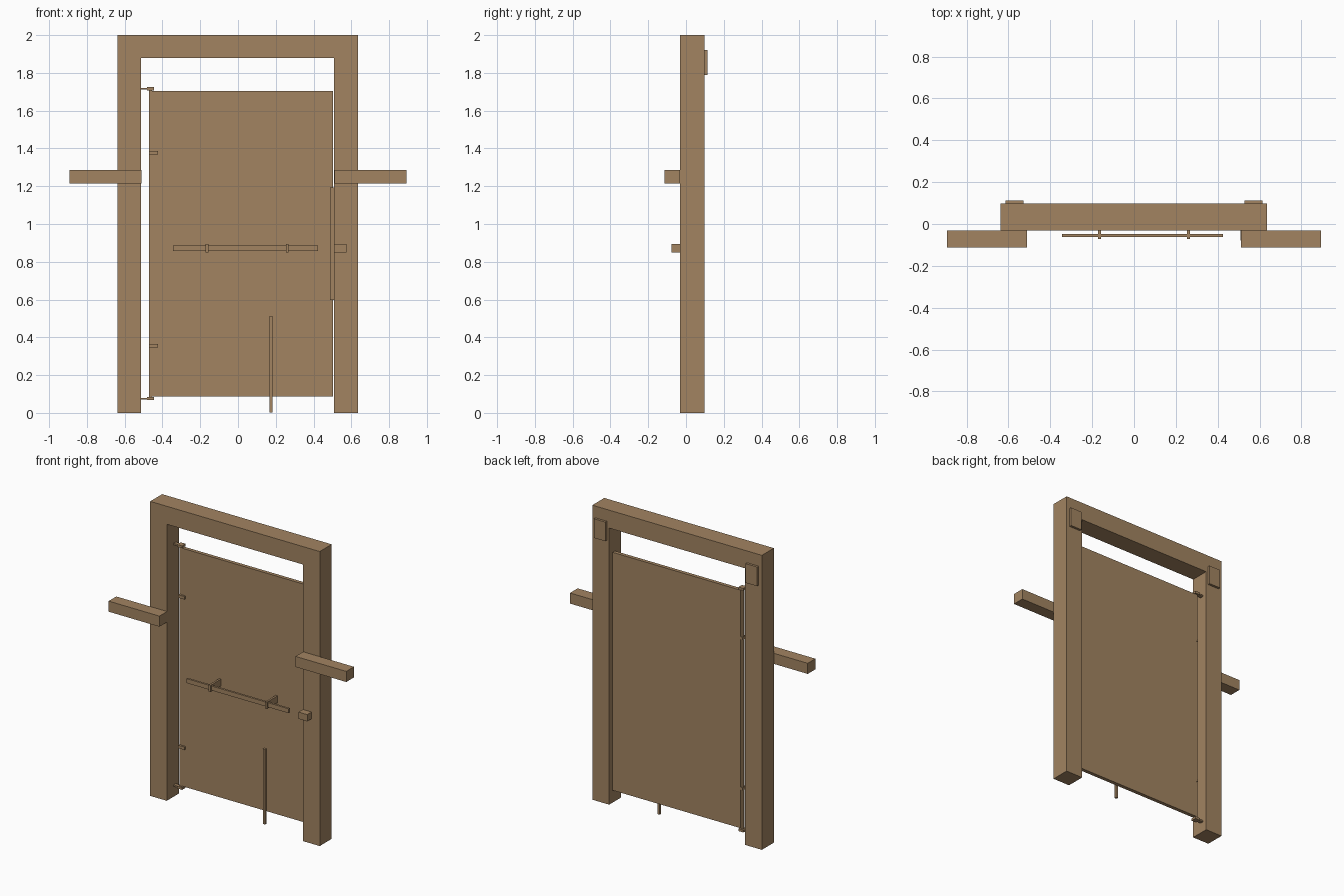
import bpy, bmesh

if "Cube" in bpy.data.objects:
    bpy.data.objects.remove(bpy.data.objects["Cube"])

wood = bpy.data.materials.new("brown_wood")
wood.diffuse_color = (0.36, 0.23, 0.12, 1)
wood.use_nodes = True
wood.node_tree.nodes["Principled BSDF"].inputs["Base Color"].default_value = wood.diffuse_color


def add_mesh(name, bm):
    bmesh.ops.recalc_face_normals(bm, faces=bm.faces)
    me = bpy.data.meshes.new(name)
    bm.to_mesh(me)
    bm.free()
    me.materials.append(wood)
    ob = bpy.data.objects.new(name, me)
    bpy.context.collection.objects.link(ob)
    return ob


def box(name, x, y, z):
    """Box from (min, max) pairs on each axis."""
    bm = bmesh.new()
    bmesh.ops.create_cube(bm, size=1)
    for v in bm.verts:
        v.co = [a[0] if c < 0 else a[1] for c, a in zip(v.co, (x, y, z))]
    return add_mesh(name, bm)


FRONT, BACK = -0.031, 0.097      # faces of the frame
PANEL_F, PANEL_B = 0.043, 0.068  # faces of the door panel

# door frame: one U-shaped profile extruded through its depth
profile = [(-0.638, 0), (-0.638, 2), (0.636, 2), (0.636, 0),
           (0.509, 0), (0.509, 1.878), (-0.513, 1.878), (-0.513, 0)]
bm = bmesh.new()
face = bm.faces.new([bm.verts.new((x, FRONT, z)) for x, z in profile])
ext = bmesh.ops.extrude_face_region(bm, geom=[face])
for v in ext["geom"]:
    if isinstance(v, bmesh.types.BMVert):
        v.co.y = BACK
add_mesh("door_frame", bm)

# door panel
box("door_panel", (-0.457, 0.503), (PANEL_F, PANEL_B), (0.088, 1.704))

# side beams and rear plates on both posts
for side, s in (("left", -1), ("right", 1)):
    box(side + "_beam", sorted((s * 0.511, s * 0.893)), (-0.113, FRONT), (1.214, 1.286))
    box(side + "_back_plate", sorted((s * 0.527, s * 0.613)), (BACK, 0.113), (1.79, 1.92))

# hinge pole with its wall arms and end caps
box("hinge_pole", (-0.471, -0.456), (0.046, 0.062), (0.07, 1.722))
for label, z in (("lower", 0.075), ("upper", 1.716)):
    box(label + "_hinge_arm", (-0.513, -0.47), (0.042, 0.066), (z - 0.005, z + 0.005))
    box(label + "_hinge_cap", (-0.482, -0.445), (0.035, 0.073), (z - 0.008, z + 0.008))

# knuckles joining the pole to the panel
for label, z in (("lower", 0.355), ("upper", 1.377)):
    box(label + "_hinge_knuckle", (-0.472, -0.424), (0.031, 0.066), (z - 0.01, z + 0.01))

# sliding bolt, its two brackets and the keeper on the post
box("bolt_bar", (-0.345, 0.424), (-0.062, -0.048), (0.857, 0.887))
for label, x in (("left", -0.164), ("right", 0.261)):
    box(label + "_bolt_bracket", (x - 0.007, x + 0.007), (-0.071, PANEL_F), (0.848, 0.894))
box("bolt_keeper", (0.509, 0.575), (-0.078, FRONT), (0.848, 0.894))

# vertical pull strip on the door edge
box("pull_strip", (0.487, 0.508), (0.025, PANEL_F), (0.598, 1.192))

# drop rod reaching the ground
box("drop_rod", (0.168, 0.183), (0.028, PANEL_F), (0.002, 0.512))
